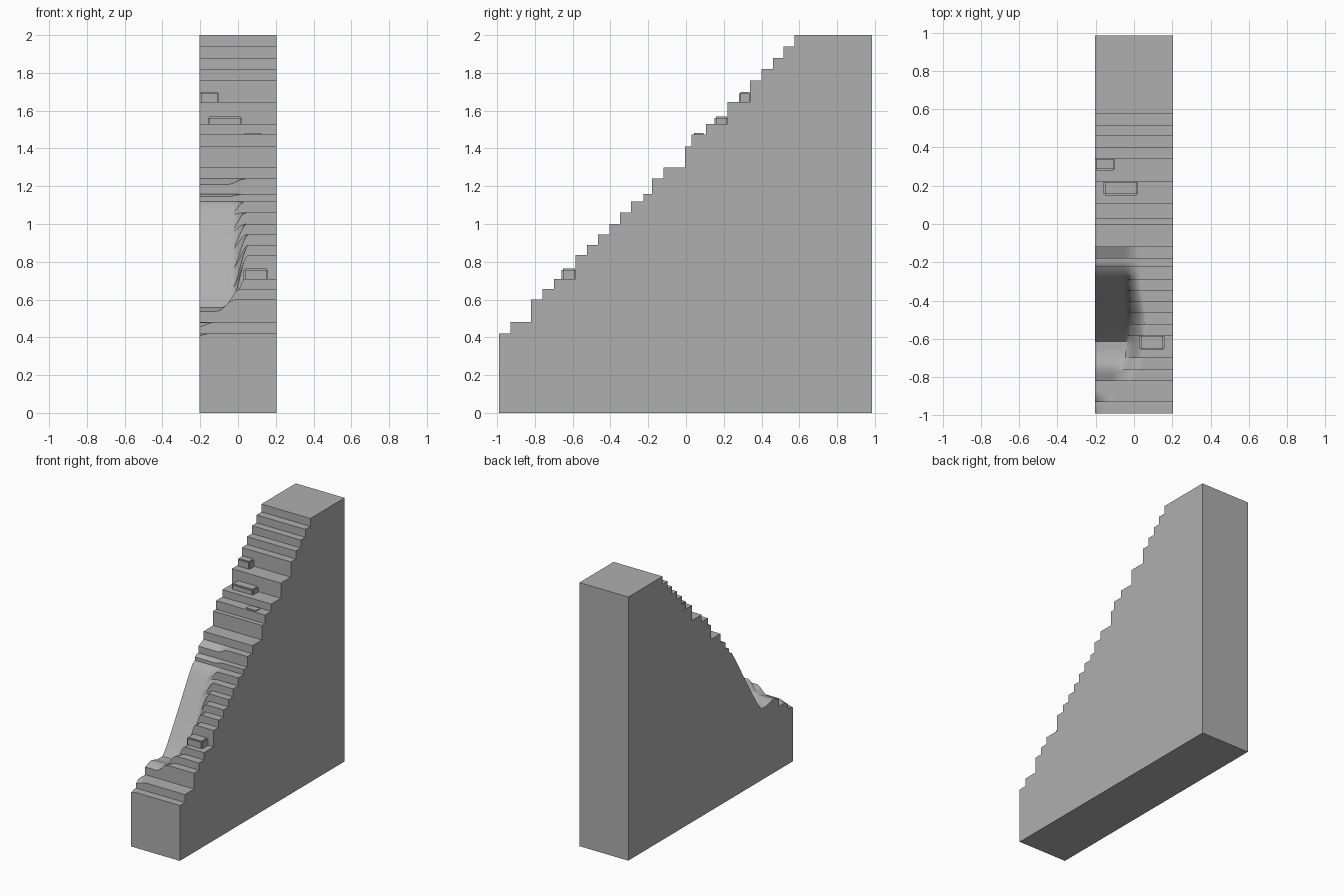
import bpy, bmesh, math

if "Cube" in bpy.data.objects:
    bpy.data.objects.remove(bpy.data.objects["Cube"])

W, BACK = 0.205, 0.985

# stair profile: (y of riser, height of the tread behind it)
STEPS = [(-0.99, 0.42), (-0.93, 0.48), (-0.82, 0.60), (-0.76, 0.655), (-0.70, 0.71),
         (-0.585, 0.835), (-0.525, 0.89), (-0.465, 0.945), (-0.405, 1.0),
         (-0.35, 1.06), (-0.29, 1.12), (-0.225, 1.16), (-0.18, 1.24), (-0.12, 1.30),
         (-0.005, 1.41), (0.03, 1.475), (0.105, 1.53), (0.22, 1.645), (0.34, 1.76),
         (0.40, 1.82), (0.46, 1.88), (0.515, 1.94), (0.575, 2.0)]

# collapsed side: height along y, with a rubble mound in front of a hollow
SLUMP = [(-0.99, 0.40), (-0.93, 0.455), (-0.84, 0.53), (-0.75, 0.565), (-0.68, 0.54),
         (-0.61, 0.54), (-0.55, 0.62), (-0.5, 0.70), (-0.42, 0.83), (-0.32, 1.0),
         (-0.25, 1.11), (-0.18, 1.21)]
# x where the collapse ends, along y
RIM = [(-0.99, -0.19), (-0.90, -0.15), (-0.82, -0.06), (-0.7, 0.0), (-0.5, 0.02),
       (-0.35, 0.0), (-0.18, 0.0)]

# dark stone grey
stone = bpy.data.materials.new("stone")
stone.diffuse_color = (0.43, 0.43, 0.43, 1)
stone.use_nodes = True
stone.node_tree.nodes["Principled BSDF"].inputs["Base Color"].default_value = stone.diffuse_color


def lerp_table(table, y):
    for (a, u), (b, v) in zip(table, table[1:]):
        if y <= b:
            t = max(0, (y - a) / (b - a))
            return u + (v - u) * t
    return table[-1][1]


def worn(x, y, z):
    if y > -0.179:
        return z
    t = (lerp_table(RIM, y) + 0.04 - x) / 0.09
    t = min(1, max(0, t))
    t = t * t * (3 - 2 * t)
    return z + (min(z, lerp_table(SLUMP, y)) - z) * t


def add(name, bm):
    bmesh.ops.recalc_face_normals(bm, faces=bm.faces)
    me = bpy.data.meshes.new(name)
    bm.to_mesh(me)
    bm.free()
    me.materials.append(stone)
    obj = bpy.data.objects.new(name, me)
    bpy.context.collection.objects.link(obj)
    bpy.ops.object.select_all(action='DESELECT')
    obj.select_set(True)
    bpy.context.view_layer.objects.active = obj
    bpy.ops.object.shade_smooth_by_angle(angle=math.radians(40))


# main stair body: stepped sections lofted across the width
profile = []
for i, (y, z) in enumerate(STEPS):
    end = STEPS[i + 1][0] if i + 1 < len(STEPS) else BACK
    n = max(1, round((end - y) / 0.03)) if y < -0.18 else 1
    profile += [(y + (end - y) * k / n, z) for k in range(n + 1)]

bm = bmesh.new()
rings = []
N = 28
for i in range(N + 1):
    x = -W + 2 * W * i / N
    ring = [bm.verts.new((x, y, worn(x, y, z))) for y, z in profile]
    ring += [bm.verts.new((x, BACK, 0)), bm.verts.new((x, -0.99, 0))]
    rings.append(ring)
for a, b in zip(rings, rings[1:]):
    for j in range(len(a)):
        k = (j + 1) % len(a)
        bm.faces.new((a[j], a[k], b[k], b[j]))
bm.faces.new(rings[0])
bm.faces.new(rings[-1])
bmesh.ops.remove_doubles(bm, verts=bm.verts, dist=0.0005)
add("stair_body", bm)


# loose blocks resting on the treads
def block(name, x0, x1, y0, y1, z0, z1):
    bm = bmesh.new()
    bmesh.ops.create_cube(bm, size=1)
    for v in bm.verts:
        v.co = (x1 if v.co.x > 0 else x0, y1 if v.co.y > 0 else y0,
                z1 if v.co.z > 0 else z0)
    bmesh.ops.bevel(bm, geom=bm.edges[:], offset=0.008, segments=2, affect='EDGES')
    add(name, bm)


block("loose_block_top", -0.203, -0.10, 0.28, 0.345, 1.62, 1.70)
block("loose_block_upper", -0.16, 0.02, 0.15, 0.225, 1.51, 1.57)
block("loose_block_middle", 0.03, 0.13, 0.035, 0.10, 1.45, 1.482)
block("loose_block_lower", 0.03, 0.16, -0.66, -0.58, 0.68, 0.765)
